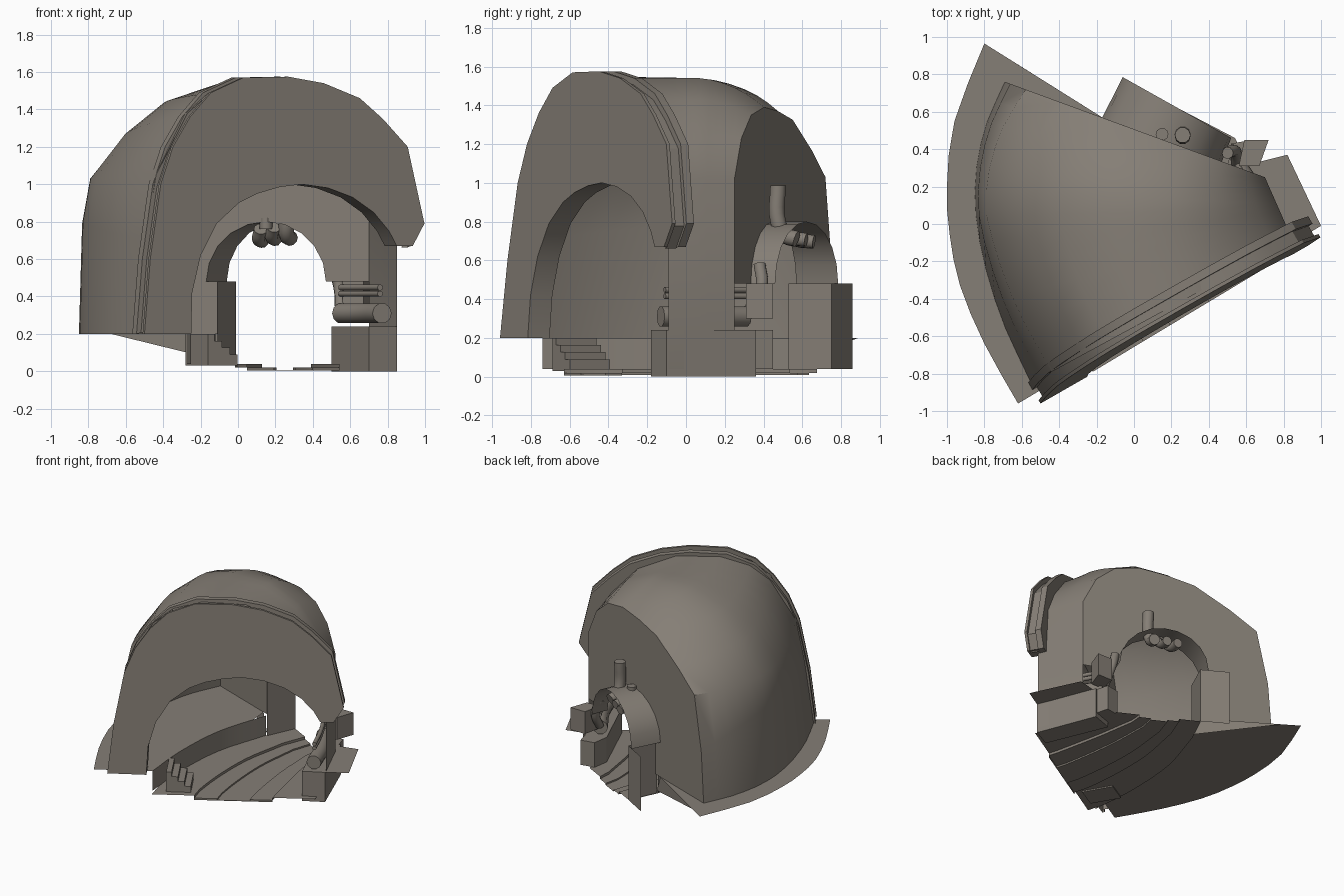
import bpy, bmesh, math
from mathutils import Vector

if "Cube" in bpy.data.objects:
    bpy.data.objects.remove(bpy.data.objects["Cube"])

stone = bpy.data.materials.new("warm_grey")
stone.diffuse_color = (0.235, 0.21, 0.18, 1)
stone.use_nodes = True
stone.node_tree.nodes["Principled BSDF"].inputs["Base Color"].default_value = stone.diffuse_color

def mesh(name, verts, faces, smooth=0):
    me = bpy.data.meshes.new(name)
    me.from_pydata([tuple(v) for v in verts], [], faces)
    me.materials.append(stone)
    ob = bpy.data.objects.new(name, me)
    bpy.context.collection.objects.link(ob)
    bm = bmesh.new(); bm.from_mesh(me)
    bmesh.ops.remove_doubles(bm, verts=bm.verts, dist=0.0005)
    bmesh.ops.recalc_face_normals(bm, faces=bm.faces)
    bm.to_mesh(me); bm.free()
    if smooth:
        bpy.context.view_layer.objects.active = ob
        ob.select_set(True)
        bpy.ops.object.shade_smooth_by_angle(angle=math.radians(smooth))
        ob.select_set(False)
    return ob

def loft(name, rows, smooth=0):
    n = len(rows[0])
    vs = [p for r in rows for p in r]
    fs = [(i*n+j, i*n+j+1, (i+1)*n+j+1, (i+1)*n+j)
          for i in range(len(rows)-1) for j in range(n-1)]
    return mesh(name, vs, fs, smooth)

def prism(name, plan, z0, z1):
    n = len(plan)
    vs = [(x, y, z) for z in (z0, z1) for x, y in plan]
    fs = [tuple(range(n)), tuple(range(n, 2*n))]
    fs += [(i, (i+1) % n, n+(i+1) % n, n+i) for i in range(n)]
    return mesh(name, vs, fs)

def pipe(name, pts, r):
    cu = bpy.data.curves.new(name, 'CURVE'); cu.dimensions = '3D'
    sp = cu.splines.new('BEZIER'); sp.bezier_points.add(len(pts)-1)
    for b, p in zip(sp.bezier_points, pts):
        b.co = p; b.handle_left_type = b.handle_right_type = 'AUTO'
    cu.bevel_depth = r; cu.bevel_resolution = 3; cu.resolution_u = 5
    cu.use_fill_caps = True
    cu.materials.append(stone)
    bpy.context.collection.objects.link(bpy.data.objects.new(name, cu))

def lerp(a, b, t): return tuple(p+(q-p)*t for p, q in zip(a, b))

def along(pts, n):
    # smooth Catmull-Rom samples through plan points
    out = []; m = len(pts)-1
    P = [Vector(p) for p in pts]; P = [2*P[0]-P[1]] + P + [2*P[-1]-P[-2]]
    for i in range(n+1):
        s = i/n*m; k = min(int(s), m-1); t = s-k
        a, b, c, d = P[k:k+4]
        out.append(tuple(0.5*(2*b+(c-a)*t+(2*a-5*b+4*c-d)*t*t+(3*b-a-3*c+d)*t**3)))
    return out

# front portal: positions given as seen from the front, on a plane turned 30 degrees
def F(x, z, v):
    v += 0.045*(z-0.2)
    return (x-0.5*v, -0.53+0.573*(x-0.25)+0.866*v, z)

outer = [(-.5, .2), (-.46, .6), (-.395, 1), (-.325, 1.2), (-.23, 1.36), (-.115, 1.49), (.06, 1.57), (.3, 1.575),
         (.49, 1.54), (.68, 1.46), (.80, 1.35), (.93, 1.2), (1.01, .79), (.945, .67)]
inner = [(-.25, .2), (-.24, .42), (-.19, .62), (-.1, .79), (.02, .9), (.12, .95), (.24, .985), (.36, 1.0),
         (.5, .98), (.63, .93), (.74, .85), (.82, .75), (.85, .69), (.86, .67)]
def shrink(p): return (0.3+(p[0]-0.3)*0.97, max(.2, 0.4+(p[1]-0.4)*0.97))
rows = []
for v, small in ((0, 0), (.02, 0), (.02, 1), (.085, 1), (.085, 0), (.13, 0)):
    rows.append([F(*(shrink(p) if small else p), v) for p in outer])
rows = [[F(*p, .13) for p in inner], [F(*p, 0) for p in inner]] + rows + [[F(*p, .13) for p in inner]]
loft("front_portal_arch", rows, 25)
n = len(outer)-1
mesh("front_arch_end", [F(*outer[n], 0), F(*outer[n], .13), F(*inner[n], .13), F(*inner[n], 0)], [(0, 1, 2, 3)])

# vaulted hall shell, lofted through front, middle and back profiles
prof_f = [(0, .2), (.04, .7), (.08, 1.05), (.2, 1.38), (.29, 1.49), (.42, 1.55), (.62, 1.54), (.8, 1.42), (.93, 1.2), (1, 1.02)]
prof_m = [(0, .2), (.01, .8), (.035, 1.03), (.15, 1.27), (.28, 1.44), (.46, 1.54), (.66, 1.54), (.82, 1.43), (.93, 1.23), (1, 1.02)]
prof_b = [(0, .2), (.02, .6), (.08, 1.03), (.22, 1.17), (.41, 1.325), (.56, 1.37), (.7, 1.39), (.83, 1.35), (.93, 1.23), (1, 1.02)]
left = along([(-.55, -.85), (-.71, -.5), (-.82, -.12), (-.85, .2), (-.8, .5), (-.69, .76)], 12)
rows = []
for i, L in enumerate(left):
    k = i/12
    R = lerp((.85, -.09), (.7, .25), k)
    sec = []
    for a, m, b in zip(prof_f, prof_m, prof_b):
        t, z = lerp(a, m, min(1, k*2)) if k < .5 else lerp(m, b, (2*k-1)**1.6)
        sec.append((*lerp(L, R, t), z))
    rows.append(sec + [(R[0], R[1], .04)])
loft("hall_shell", rows, 40)

# back wall with arched opening
def B(x, z): return (x, .25+.367*(.7-x), z)
arc = [math.pi*(1-i/10) for i in range(11)]
hole = [B(.15+.32*math.cos(a), .48+.32*math.sin(a)) for a in arc]
wall = rows[-1][:-1]
ring = [B(-.11, .2), B(-.11, .48)] + hole + [B(.7, .48)]
mesh("back_wall", wall + ring[::-1], [tuple(range(len(wall)+len(ring)))])

# protruding back vault
end = []
for a in arc:
    p = lerp((-.06, .785), (.52, .46), (1+math.cos(a))/2)
    end.append((*p, .48+.32*math.sin(a)))
loft("back_vault", [hole, end], 40)
# pillar wall beside the back opening
loft("back_pillar", [[(*p, z) for p in ((-.11, .53), (-.01, .75), (-.2, .86))] for z in (.04, .48)])

# flat ledge around the outside and its inner drop
ledge_in = along([(-.25, -.74), (-.28, -.35), (-.25, .1), (-.12, .53)], 12)
ledge_out = along([(-.62, -.96), (-.8, -.64), (-.93, -.33), (-.985, -.06), (-1, .2), (-.96, .55), (-.8, .965)], 12)
ledge_in2 = ledge_in[:-1] + [(-.17, .57)]
loft("outer_ledge", [[(*p, .2) for p in ledge_out], [(*p, .2) for p in ledge_in2]])
loft("ledge_drop", [[(*p, z) for p in ledge_in] for z in (.2, .04)], 40)
mesh("ledge_back_gusset", [(-.68, .89, .2), (-.17, .57, .2), (-.11, .53, .06)], [(0, 1, 2)])

# curved floor in shallow concentric strips, with a lip along the front edge
floor_l = ledge_in + [(-.015, .75)]
floor_r = along([(.81, -.17), (.75, .0), (.66, .2), (.54, .46)], 13)
floor_l[0] = (-.22, -.79)
cuts = [0, .26, .4, .6, .74, 1]
hts = [.04, .02, .008, .02, .04]
rows = []
for i, h in enumerate(hts):
    for c in (cuts[i], cuts[i+1]):
        row = [(*lerp(l, r, c), h) for l, r in zip(floor_l, floor_r)]
        rows.append(row)
loft("track_floor", rows, 30)
loft("floor_lip", [[(p[0], p[1], p[2]), (p[0], p[1], .005)] for p in (r[0] for r in rows[1:-1])])

# steps from the ledge down to the floor
U, V = Vector((.866, .5)), Vector((-.5, .866))
o = Vector((-.16, -.69))
for i in range(4):
    w = .04 + .047*i
    q = [o, o+U*w, o+U*w+V*.24, o+V*.24]
    prism("stair_step_%d" % (i+1), [tuple(p) for p in q], .163-.037*i if i < 3 else .03, .2-.037*i)

# kerb block, outer shelf, back block and cabinet on the inner side
prism("inner_kerb", [(.7, -.18), (.85, -.1), (.67, .36), (.5, .3)], 0.0, .24)
mesh("side_shelf", [(x, y, .24) for x, y in ((.66, .33), (.82, .37), (1, -.01), (.85, -.1))], [(0, 1, 2, 3)])
prism("back_block", [(.5, .3), (.52, .43), (.63, .45), (.66, .33)], .04, .24)
prism("back_cabinet", [(.56, .31), (.59, .45), (.72, .45), (.67, .31)], .3, .48)

# pipes along the inner wall
pipe("large_pipe", [(.77, -.13, .31), (.68, .1, .31), (.55, .31, .31)], .055)
for i, z in enumerate((.415, .448)):
    pipe("rail_pipe_%d" % i, [(.76, -.11, z), (.67, .1, z), (.55, .32, z)], .016)
pipe("drop_pipe", [(.50, .38, .58), (.54, .39, .46), (.55, .32, .33)], .032)
# pipes at the back opening
pipe("vent_pipe", [(.26, .475, .985), (.26, .475, .8), (.26, .51, .73), (.28, .57, .71)], .042)
pipe("ceiling_pipe_a", [(.19, .48, .77), (.18, .54, .72), (.2, .62, .705)], .036)
pipe("ceiling_pipe_b", [(.12, .5, .76), (.11, .56, .71), (.13, .66, .695)], .036)
pipe("roof_stub", [(.15, .48, .76), (.15, .48, .82)], .034)
